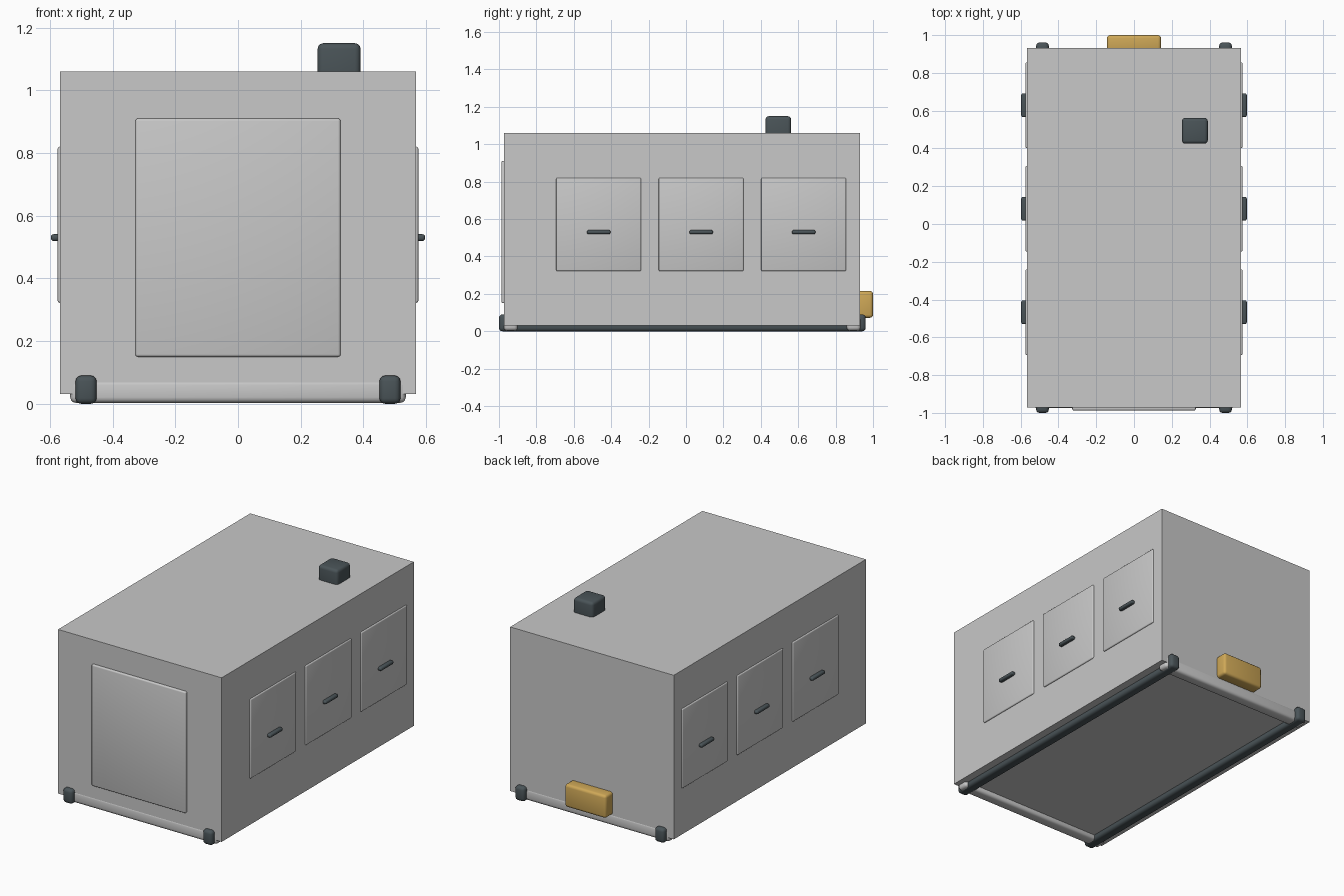
import bpy

if "Cube" in bpy.data.objects:
    bpy.data.objects.remove(bpy.data.objects["Cube"])


def material(name, rgb):
    m = bpy.data.materials.new(name)
    m.diffuse_color = (*rgb, 1)
    m.use_nodes = True
    m.node_tree.nodes["Principled BSDF"].inputs["Base Color"].default_value = m.diffuse_color
    return m


GREY = material("light grey", (0.58, 0.58, 0.58))
DARK = material("dark slate", (0.068, 0.088, 0.097))
YELLOW = material("warm yellow", (0.62, 0.39, 0.095))


def box(name, x, y, z, mat, bevel=0.0, segments=3):
    """Box from (min, max) ranges, optionally with rounded edges."""
    ranges = (x, y, z)
    bpy.ops.mesh.primitive_cube_add(size=1, location=[(a + b) / 2 for a, b in ranges])
    ob = bpy.context.object
    ob.name = name
    ob.scale = [b - a for a, b in ranges]
    bpy.ops.object.transform_apply(location=False, rotation=False, scale=True)
    ob.data.materials.append(mat)
    if bevel:
        mod = ob.modifiers.new("rounded edges", 'BEVEL')
        mod.width = bevel
        mod.segments = segments
        bpy.ops.object.modifier_apply(modifier=mod.name)
        bpy.ops.object.shade_smooth_by_angle()
    return ob


# Enclosure
box("enclosure", (-0.567, 0.567), (-0.972, 0.931), (0.032, 1.06), GREY)

# Front panel
box("front_panel", (-0.327, 0.327), (-0.987, -0.955), (0.15, 0.91), GREY, 0.008)

# Exhaust on the roof
box("exhaust", (0.254, 0.391), (0.425, 0.562), (1.0, 1.15), DARK, 0.018)

# Cable box on the back
box("connection_box", (-0.143, 0.143), (0.91, 1.0), (0.072, 0.215), YELLOW, 0.016)

# Base frame: end cross members
for name, y in (("front", (-0.974, -0.9)), ("back", (0.859, 0.933))):
    box(name + "_cross_member", (-0.535, 0.535), y, (0.003, 0.078), GREY, 0.018)

for side, s in (("left", -1), ("right", 1)):
    def span(a, b):
        return tuple(sorted((s * a, s * b)))

    # Skid rail
    box(side + "_skid", span(0.451, 0.518), (-1.0, 0.961), (0.0, 0.09), DARK, 0.018)

    # Side doors with handles
    for i in range(3):
        c = -0.467 + 0.548 * i
        box(f"{side}_door_{i + 1}", span(0.55, 0.575), (c - 0.227, c + 0.227),
            (0.322, 0.82), GREY, 0.007)
        box(f"{side}_handle_{i + 1}", span(0.56, 0.597), (c - 0.063, c + 0.063),
            (0.519, 0.541), DARK, 0.009)
